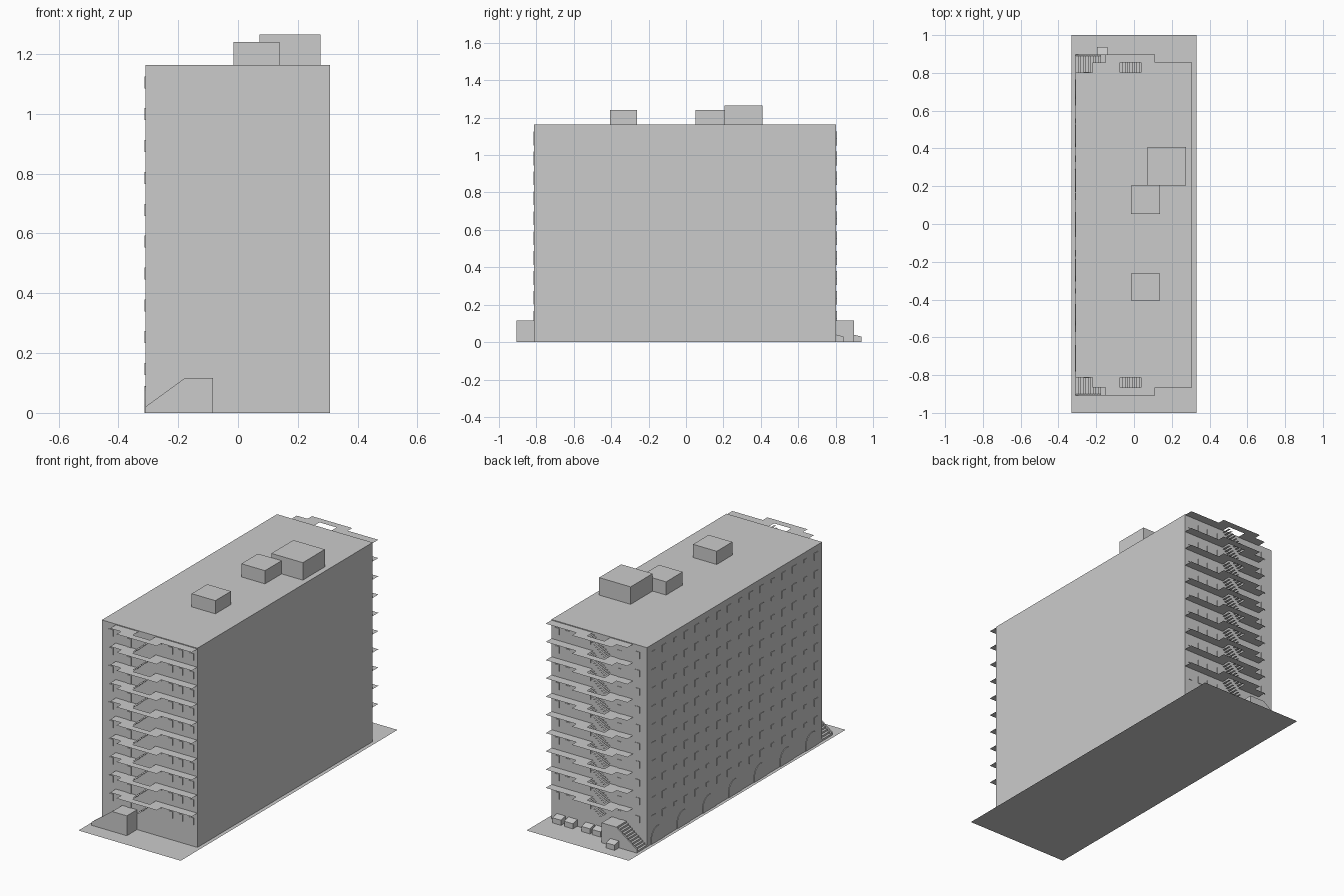
import bpy, bmesh, math

if "Cube" in bpy.data.objects:
    bpy.data.objects.remove(bpy.data.objects["Cube"])

FLOOR0, PITCH, FLOORS = 0.2, 0.1065, 10
X0, X1, YF, YB, TOP = -0.31, 0.307, -0.813, 0.803, 1.163


def finish(name, bm):
    me = bpy.data.meshes.new(name)
    bmesh.ops.remove_doubles(bm, verts=bm.verts, dist=1e-5)
    bm.to_mesh(me)
    bm.free()
    ob = bpy.data.objects.new(name, me)
    bpy.context.collection.objects.link(ob)
    return ob


def add_prism(bm, pts, offset):
    """Extrude a polygon of 3D points along an offset vector."""
    f = bm.faces.new([bm.verts.new(p) for p in pts])
    r = bmesh.ops.extrude_face_region(bm, geom=[f], use_keep_orig=True)
    vs = [g for g in r["geom"] if isinstance(g, bmesh.types.BMVert)]
    bmesh.ops.translate(bm, verts=vs, vec=offset)
    bmesh.ops.recalc_face_normals(bm, faces=bm.faces)


def add_box(bm, x0, x1, y0, y1, z0, z1):
    add_prism(bm, [(x0, y0, z0), (x1, y0, z0), (x1, y1, z0), (x0, y1, z0)], (0, 0, z1 - z0))


def add_sheet(bm, x0, x1, y0, y1, z):
    y0, y1 = sorted((y0, y1))
    bm.faces.new([bm.verts.new(p) for p in
                  ((x0, y0, z), (x1, y0, z), (x1, y1, z), (x0, y1, z))])


def box(name, *dims):
    bm = bmesh.new()
    add_box(bm, *dims)
    return finish(name, bm)


# Ground sheet and main block
bm = bmesh.new()
add_sheet(bm, -0.33, 0.33, -1, 1, 0)
finish("ground", bm)
box("main_block", X0, X1, YF, YB, 0, TOP)

# Rooftop housings
box("roof_tank_room", 0.072, 0.275, 0.205, 0.408, TOP, 1.265)
box("roof_lift_room_back", -0.015, 0.138, 0.052, 0.205, TOP, 1.24)
box("roof_lift_room_front", -0.015, 0.138, -0.406, -0.262, TOP, 1.24)

for s, wall, end in ((-1, YF, "front"), (1, YB, "back")):
    def Y(d):
        return wall + s * d

    # Access balconies with a stair opening next to the wall
    bm = bmesh.new()
    for k in range(FLOORS):
        z = FLOOR0 + PITCH * k
        for a, b, d0, d1 in ((-0.22, -0.15, 0, 0.053), (-0.15, -0.073, 0, 0.053),
                             (0.038, 0.11, 0, 0.053), (0.11, X1, 0, 0.053),
                             (-0.15, -0.073, 0.053, 0.094), (-0.073, 0.038, 0.053, 0.094),
                             (0.038, 0.11, 0.053, 0.094)):
            add_sheet(bm, a, b, Y(d0), Y(d1), z)
    finish("balconies_" + end, bm)

    # Open-tread stair flights
    bm = bmesh.new()
    n = 9
    for k in range(FLOORS):
        for i in range(n):
            x = -0.073 + 0.111 * i / n
            z = FLOOR0 + PITCH * (k - 1 + (i + 1) / (n + 1))
            if z > 0.116:
                add_sheet(bm, x, x + 0.0123, Y(0), Y(0.053), z)
    finish("stair_treads_" + end, bm)

    # Entrance landing, steps and sloping side wall
    box("entrance_landing_" + end, -0.178, -0.083, *sorted((Y(0), Y(0.094))), 0, 0.116)
    bm = bmesh.new()
    for i in range(10):
        x = X0 + 0.0132 * i
        add_box(bm, x, x + 0.0132, *sorted((Y(0), Y(0.086))), 0, 0.0105 * (i + 1))
    finish("entrance_steps_" + end, bm)
    bm = bmesh.new()
    add_prism(bm, [(X0, Y(0.086), 0), (-0.178, Y(0.086), 0),
                   (-0.178, Y(0.086), 0.116), (X0, Y(0.086), 0.02)], (0, s * 0.008, 0))
    finish("entrance_side_wall_" + end, bm)

    # Doors and windows of the end wall
    bm = bmesh.new()
    for k in range(FLOORS):
        z = FLOOR0 + PITCH * (k - 1)
        door_z = 0.116 if k == 0 else z
        add_box(bm, -0.147, -0.12, *sorted((Y(0), Y(0.003))), door_z, door_z + 0.05)
        for x in (-0.25, 0.065, 0.135, 0.2, 0.27):
            add_box(bm, x - 0.014, x + 0.014, *sorted((Y(0), Y(0.003))), z + 0.033, z + 0.073)
    finish("end_openings_" + end, bm)

# Windows of the long side, every third column small
bm = bmesh.new()
for k in range(FLOORS):
    z = FLOOR0 + PITCH * (k - 1) + 0.033
    for c in range(16):
        y = -0.755 + 0.1 * c
        h, w = (0.02, 0.014) if c % 3 == 1 else (0.04, 0.018)
        add_box(bm, X0 - 0.003, X0, y - w, y + w, z + 0.04 - h, z + 0.04)
finish("side_windows", bm)

# Ground floor arches
bm = bmesh.new()
for c in range(7):
    y = -0.72 + 0.2375 * c
    arc = [(X0, y + 0.06 * math.cos(math.pi * i / 12),
            0.03 + 0.06 * math.sin(math.pi * i / 12)) for i in range(13)]
    add_prism(bm, [(X0, y + 0.06, 0)] + arc + [(X0, y - 0.06, 0)], (-0.003, 0, 0))
finish("side_arches", bm)

# Bins with sloping lids behind the building
for i, (x, y) in enumerate(((0.245, YB), (0.168, YB), (0.058, YB), (-0.01, YB), (-0.167, 0.897))):
    bm = bmesh.new()
    add_prism(bm, [(x - 0.028, y, 0), (x - 0.028, y + 0.04, 0),
                   (x - 0.028, y + 0.04, 0.03), (x - 0.028, y, 0.04)], (0.056, 0, 0))
    finish("bin_%d" % (i + 1), bm)
